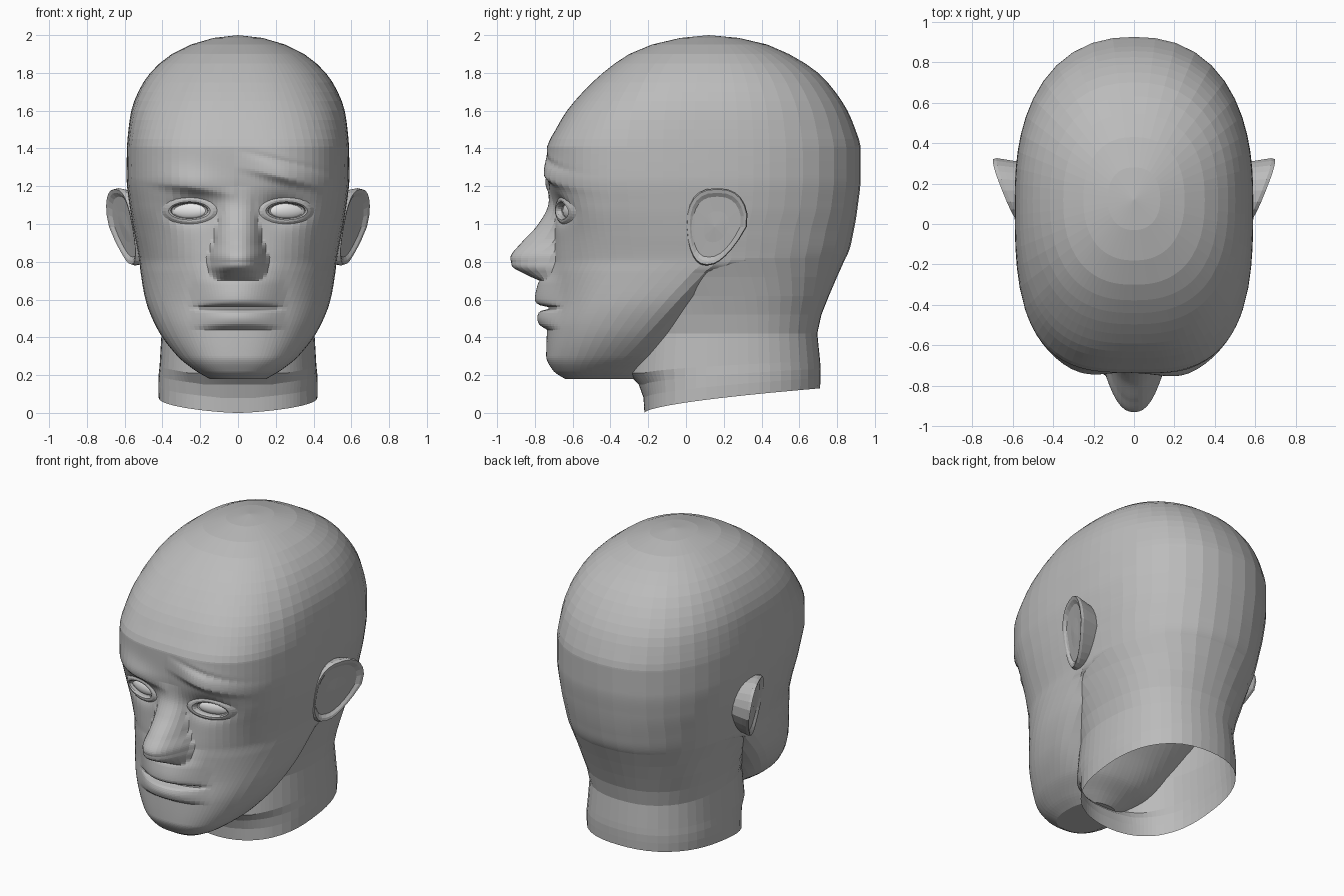
import bpy
import bmesh
import math

cube = bpy.data.objects.get("Cube")
if cube:
    bpy.data.objects.remove(cube, do_unlink=True)


def make_material(name, value):
    mat = bpy.data.materials.new(name)
    mat.use_nodes = True
    colour = (value, value, value, 1)
    mat.diffuse_color = colour
    mat.node_tree.nodes["Principled BSDF"].inputs["Base Color"].default_value = colour
    return mat


skin = make_material("grey skin", 0.5)
white = make_material("white eye", 0.9)

# Head sections: height, front, back, half width, centre, squareness of the face
HEAD = [
    (.18, -.64, -.25, .15, -.45, 2.5),
    (.22, -.70, -.20, .22, -.44, 2.5),
    (.30, -.74, -.10, .32, -.36, 2.4),
    (.45, -.735, 0, .43, -.23, 2.3),
    (.60, -.715, .12, .49, -.10, 2.3),
    (.74, -.715, .25, .515, .03, 2.4),
    (.82, -.71, .845, .525, .10, 2.5),
    (.95, -.70, .885, .55, .10, 2.7),
    (1.1, -.71, .91, .575, .12, 3),
    (1.25, -.73, .925, .59, .12, 3.1),
    (1.4, -.735, .925, .588, .12, 3.1),
    (1.5, -.69, .897, .58, .12, 3),
    (1.6, -.63, .855, .565, .12, 2.8),
    (1.7, -.545, .79, .528, .12, 2.6),
    (1.8, -.44, .70, .465, .12, 2.5),
    (1.9, -.30, .545, .35, .12, 2.4),
    (1.95, -.18, .43, .25, .12, 2.3),
    (1.985, -.03, .28, .13, .12, 2.2),
]
# Neck sections, in the same order of values; the top one meets the head
NECK = [
    (0, -.22, .71, .42, .22, 2.6),
    (.08, -.225, .712, .422, .22, 2.5),
    (.15, -.25, .713, .42, .22, 2.4),
    (.21, -.31, .71, .415, .22, 2.3),
    (.42, -.30, .695, .405, .22, 2.2),
    (.52, -.29, .717, .425, .21, 2.3),
    (.62, -.27, .757, .455, .19, 2.3),
    (.72, -.23, .80, .487, .15, 2.4),
    (.82, -.20, .845, .525, .10, 2.4),
]
# Nose: height, projection, half width
NOSE = [(.70, 0, .12), (.73, .09, .14), (.78, .20, .155), (.82, .22, .155),
        (.90, .17, .13), (1.0, .08, .11), (1.1, .02, .09), (1.2, 0, .08)]
# Lips: height, projection
LIPS = [(.44, 0), (.47, .045), (.51, .06), (.535, .055), (.555, 0),
        (.575, .07), (.60, .085), (.68, .07), (.74, .03), (.80, 0)]
EYE_X, EYE_Z = .257, 1.07


def interp(table, z):
    """Smooth values of a table at height z, without overshoot."""
    if z <= table[0][0]:
        return table[0][1:]
    if z >= table[-1][0]:
        return table[-1][1:]
    k = max(i for i, row in enumerate(table) if row[0] <= z)
    step = table[k + 1][0] - table[k][0]
    t = (z - table[k][0]) / step

    def slope(i, col):
        return (table[i + 1][col] - table[i][col]) / (table[i + 1][0] - table[i][0])

    def tangent(i, col):
        if i == 0 or i == len(table) - 1:
            return slope(min(i, len(table) - 2), col)
        a, b = slope(i - 1, col), slope(i, col)
        return 2 * a * b / (a + b) if a * b > 0 else 0

    values = []
    for col in range(1, len(table[0])):
        a, b = table[k][col], table[k + 1][col]
        ta, tb = tangent(k, col) * step, tangent(k + 1, col) * step
        ease = t * t * (3 - 2 * t)
        values.append(a + (b - a) * ease + t * (1 - t) * ((1 - t) * ta - t * tb))
    return values


def bell(distance, width):
    return math.exp(-(distance / width) ** 2)


def relief(x, z):
    """How far the features stand out from the plain face."""
    ax = abs(x)
    # nose and lips
    height, width = interp(NOSE, z)
    out = height * max(0, 1 - (ax / width) ** 2.4)
    out += interp(LIPS, z)[0] * max(0, 1 - (x / .26) ** 2) ** 1.5
    # one lowered brow and one raised brow with a crease above it
    line = 1.16 + .15 * ax if x < 0 else 1.31 - .25 * ax
    spread = bell(ax - .25, .16)
    out += .035 * spread * bell(z - line, .09 if z > line else .03)
    if x > 0:
        out -= .01 * spread * bell(z - line - .08, .02)
    # eye socket and the dip that holds the eye
    out -= .05 * bell(ax - .24, .11) * bell(z - EYE_Z - .01, .08)
    out -= .03 * bell(math.hypot((ax - EYE_X) / .1, (z - EYE_Z) / .043), 1)
    return out


def face_y(x, z):
    front, _, wide, centre, n = interp(HEAD, z)
    return centre - (centre - front) * (1 - (abs(x) / wide) ** n) ** (1 / n) - relief(x, z)


def section(values, angles):
    """Rounded outline with a squarer front than back."""
    front, back, wide, centre, n = values
    points = []
    for angle in angles:
        s, c = math.sin(angle), math.cos(angle)
        depth, power = (centre - front, n) if c > 0 else (back - centre, 2.35)
        r = ((abs(s) / wide) ** power + (abs(c) / depth) ** power) ** (-1 / power)
        points.append((r * s, centre - r * c, c))
    return points


def loft(name, rings, start=None, end=None):
    """Skin closed rings, with an optional pole at either end."""
    bm = bmesh.new()
    rows = [[bm.verts.new(p) for p in ring] for ring in rings]
    count = len(rows[0])
    for low, high in zip(rows, rows[1:]):
        for i in range(count):
            j = (i + 1) % count
            bm.faces.new((low[i], low[j], high[j], high[i]))
    for pole, row in ((start, rows[0]), (end, rows[-1])):
        if pole:
            tip = bm.verts.new(pole)
            for i in range(count):
                bm.faces.new((row[i], row[(i + 1) % count], tip))
    bmesh.ops.recalc_face_normals(bm, faces=bm.faces)
    mesh = bpy.data.meshes.new(name)
    bm.to_mesh(mesh)
    bm.free()
    mesh.materials.append(skin)
    bpy.context.collection.objects.link(bpy.data.objects.new(name, mesh))


# Head: fine columns and rows over the face, coarser ones over the skull
half = [1.5 * i for i in range(12)] + [3 * i for i in range(6, 15)]
half += [7.5 * i for i in range(6, 25)]
columns = [math.radians(a) for a in half + [-a for a in half[-2:0:-1]]]
levels = [.18, .19] + [i / 100 for i in range(20, 142)]
levels += [1.45 + .05 * i for i in range(11)] + [1.985]
rings = []
for z in levels:
    outline = section(interp(HEAD, z), columns)
    rings.append([(x, y - (relief(x, z) if c > .3 else 0), z) for x, y, c in outline])
loft("head", rings, start=(0, -.45, .18), end=(0, .12, 2))

# Neck: open below, with the lower edge rising toward the back
rings = []
for row in NECK:
    ring = []
    for x, y, _ in section(row[1:], columns):
        hem = .13 * max(0, (y + .22) / .93) ** .6
        ring.append((x, y, row[0] + hem * max(0, 1 - row[0] / .42)))
    rings.append(ring)
loft("neck", rings)


# Ears: a flap flush with the face in front, with a rim behind and above
def ear_ring(side, scale, sink, sides=24):
    ring = []
    for i in range(sides):
        a = math.tau * i / sides
        c, s = (math.copysign(abs(f) ** .8, f) for f in (math.cos(a), math.sin(a)))
        z = .985 + .205 * scale * s
        low = max(0, 1 - z)
        y = .165 - .25 * low + (.165 - .3 * low) * scale * c
        ring.append((side * (interp(HEAD, z)[2] + .40 * y - sink), y, z))
    return ring


for side, label in ((1, "left"), (-1, "right")):
    shape = ((.85, .16), (.97, .05), (1, .02), (.97, 0), (.88, .004), (.78, .018), (.4, .02))
    rings = [ear_ring(side, scale, sink) for scale, sink in shape]
    loft(label + "_ear", rings, end=(side * .6, .15, .985))

    # Eyelids: a soft rim around the eye
    rings = []
    for scale, out in ((1.75, -.004), (1.4, .014), (1.15, .022), (1, .018), (.9, -.01)):
        ring = []
        for i in range(24):
            a = math.tau * i / 24
            x = side * (EYE_X + .1 * (.3 + .7 * scale) * math.cos(a))
            z = EYE_Z + .042 * scale * math.sin(a)
            ring.append((x, face_y(x, z) - out, z))
        rings.append(ring)
    loft(label + "_eyelids", rings)

    # Eyeball turned to follow the face
    slope = (face_y(side * .36, EYE_Z) - face_y(side * .15, EYE_Z)) / .21
    y = face_y(side * EYE_X, EYE_Z) - .01
    bpy.ops.mesh.primitive_uv_sphere_add(
        segments=20, ring_count=10, location=(side * EYE_X, y, EYE_Z),
        rotation=(0, 0, side * math.atan(slope)))
    eye = bpy.context.object
    eye.name = label + "_eye"
    eye.scale = (.106, .03, .045)
    eye.data.materials.append(white)
    bpy.ops.object.shade_smooth_by_angle()
